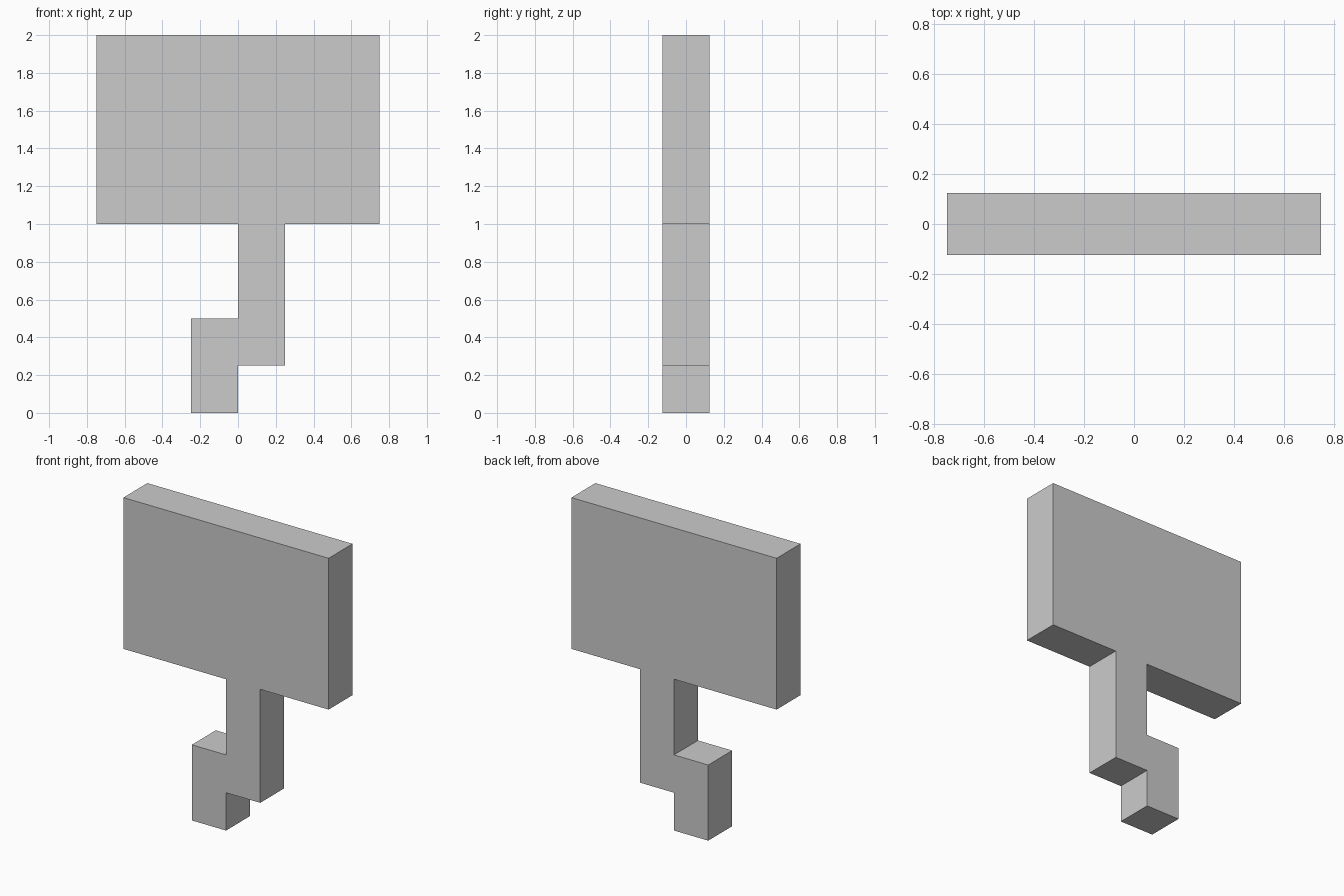
import bpy
import bmesh
from mathutils import Vector

if "Cube" in bpy.data.objects:
    bpy.data.objects.remove(bpy.data.objects["Cube"])

DEPTH = 0.25


def extruded_profile(name, outline, depth):
    """Extrude a closed XZ outline symmetrically about y = 0."""
    bm = bmesh.new()
    face = bm.faces.new([bm.verts.new((x, -depth / 2, z)) for x, z in outline])
    result = bmesh.ops.extrude_face_region(bm, geom=[face], use_keep_orig=True)
    back = [v for v in result["geom"] if isinstance(v, bmesh.types.BMVert)]
    bmesh.ops.translate(bm, verts=back, vec=Vector((0, depth, 0)))
    bmesh.ops.recalc_face_normals(bm, faces=bm.faces)
    mesh = bpy.data.meshes.new(name)
    bm.to_mesh(mesh)
    bm.free()
    obj = bpy.data.objects.new(name, mesh)
    bpy.context.collection.objects.link(obj)
    return obj


# Wide panel on a stepped handle, one continuous slab
outline = [
    (-0.25, 0), (0, 0), (0, 0.25), (0.25, 0.25),      # handle foot and step
    (0.25, 1), (0.75, 1), (0.75, 2), (-0.75, 2),      # post side and panel
    (-0.75, 1), (0, 1), (0, 0.5), (-0.25, 0.5),       # panel underside and step
]
extruded_profile("panel_with_stepped_handle", outline, DEPTH)
